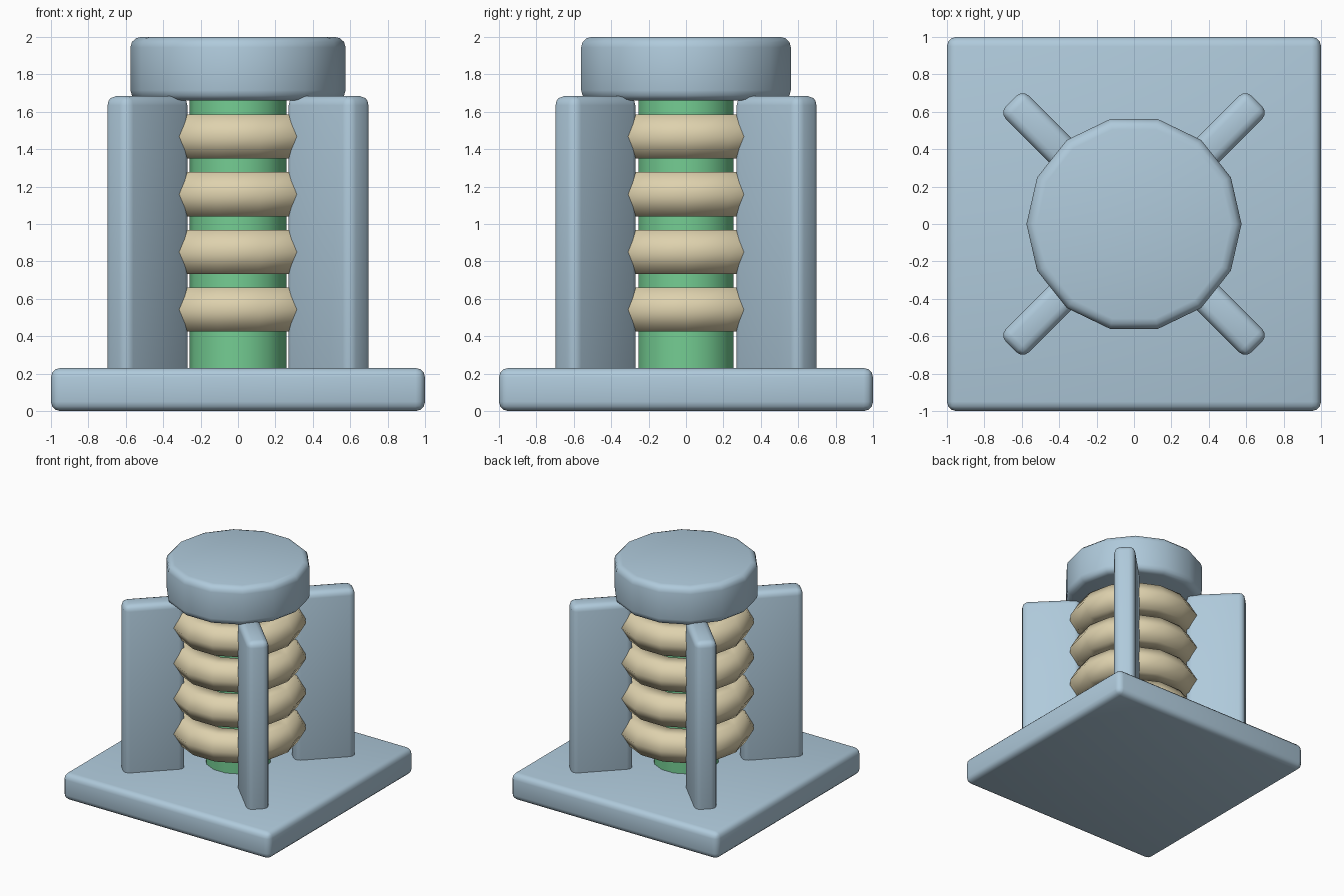
import bpy, math

if "Cube" in bpy.data.objects:
    bpy.data.objects.remove(bpy.data.objects["Cube"])


def material(name, rgb):
    m = bpy.data.materials.new(name)
    m.diffuse_color = (*rgb, 1)
    m.use_nodes = True
    m.node_tree.nodes["Principled BSDF"].inputs["Base Color"].default_value = m.diffuse_color
    return m


steel = material("steel_blue", (0.43, 0.59, 0.71))
green = material("green", (0.175, 0.61, 0.29))
tan = material("tan", (0.73, 0.64, 0.42))
SIDES = 14


def finish(name, mat, bevel=0):
    o = bpy.context.object
    o.name = name
    o.data.materials.append(mat)
    bpy.ops.object.transform_apply(location=False, rotation=False, scale=True)
    if bevel:
        b = o.modifiers.new("bevel", 'BEVEL')
        b.width = bevel
        b.segments = 3
        b.limit_method = 'ANGLE'
        b.angle_limit = math.radians(40)
        bpy.ops.object.modifier_apply(modifier="bevel")
    bpy.ops.object.shade_smooth_by_angle(angle=math.radians(35))
    return o


def box(name, size, loc, rot=0):
    bpy.ops.mesh.primitive_cube_add(size=1, location=loc, rotation=(0, 0, rot))
    bpy.context.object.scale = size
    finish(name, steel, 0.05)


def cylinder(name, radius, z0, z1, mat, bevel=0):
    # turned so that a corner points along +x
    bpy.ops.mesh.primitive_cylinder_add(vertices=SIDES, radius=radius, depth=z1 - z0,
                                        location=(0, 0, (z0 + z1) / 2),
                                        rotation=(0, 0, math.pi / 2))
    finish(name, mat, bevel)


# Square base plate
box("base_plate", (2, 2, 0.23), (0, 0, 0.115))

# Four diagonal fins, sunk into the base
for i in range(4):
    a = math.pi / 4 + i * math.pi / 2
    r, z0, z1 = 0.685, 0.10, 1.685
    box(f"fin_{i + 1}", (0.49, 0.176, z1 - z0),
        (r * math.cos(a), r * math.sin(a), (z0 + z1) / 2), a)

# Central rod and top cap
cylinder("rod", 0.26, 0.22, 1.72, green)
cylinder("cap", 0.575, 1.66, 2.0, steel, 0.055)

# Stack of rings with a six-sided section
for i in range(4):
    bpy.ops.mesh.primitive_torus_add(major_segments=SIDES, minor_segments=6,
                                     major_radius=0.41, minor_radius=0.136,
                                     location=(0, 0, 0.542 + 0.3085 * i))
    o = bpy.context.object
    finish(f"ring_{i + 1}", tan)
    o.data.shade_smooth()
    # smooth throughout
    for attr in [x for x in o.data.attributes if x.name == "sharp_edge"]:
        o.data.attributes.remove(attr)
